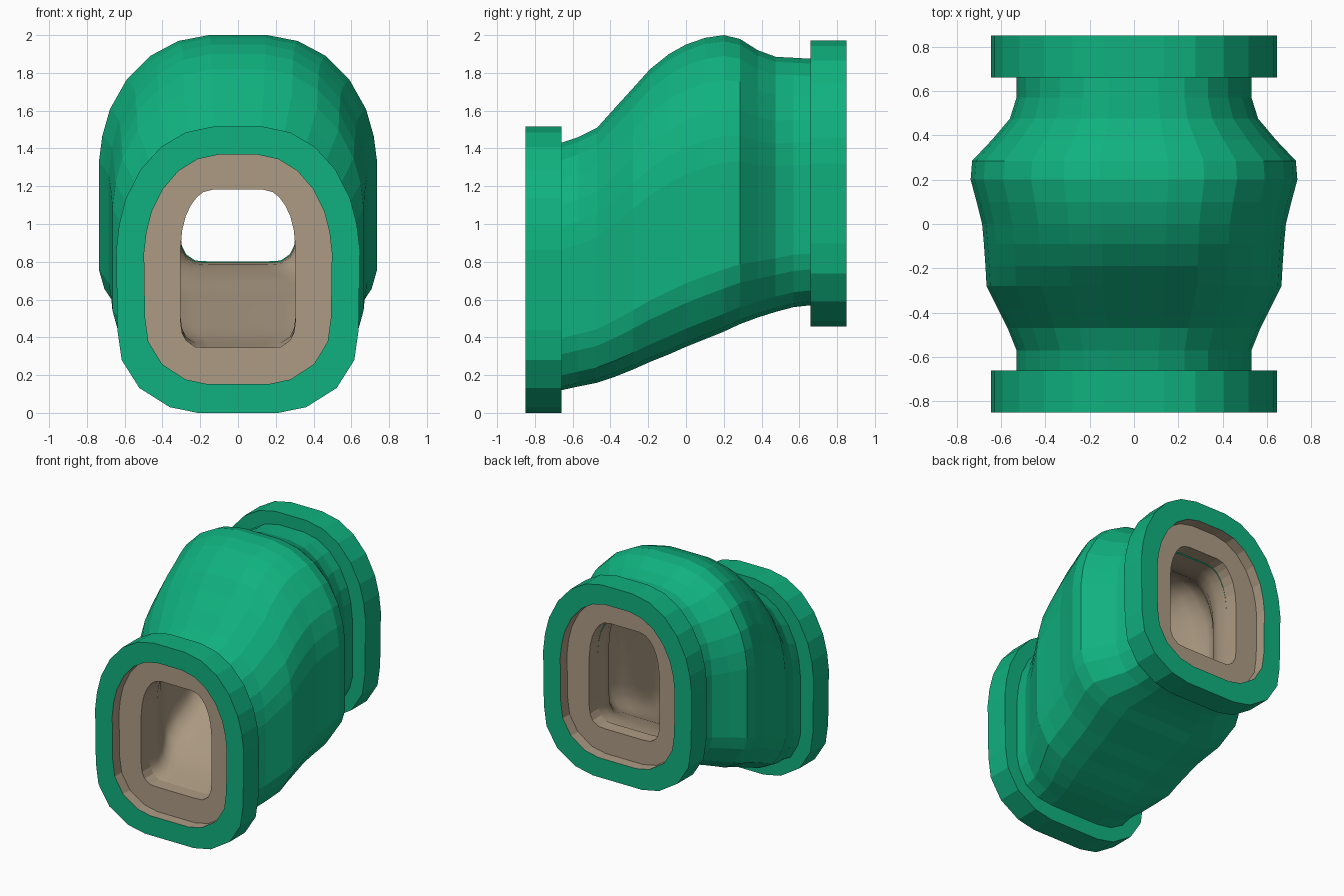
import bpy
import bmesh

cube = bpy.data.objects.get("Cube")
if cube:
    bpy.data.objects.remove(cube, do_unlink=True)


def make_material(name, rgb):
    mat = bpy.data.materials.new(name)
    mat.use_nodes = True
    colour = (*rgb, 1.0)
    mat.diffuse_color = colour
    mat.node_tree.nodes["Principled BSDF"].inputs["Base Color"].default_value = colour
    return mat


GREEN = make_material("green", (0.005, 0.44, 0.21))
BEIGE = make_material("beige", (0.42, 0.33, 0.23))

# Half cross-sections: (share of half width, share of height), bottom to top
ARCH_TOP = [(1, .57), (.975, .66), (.92, .75), (.8, .85), (.63, .93), (.43, .98), (.21, 1)]
FLANGE = [(.33, 0), (.56, .02), (.81, .087), (.955, .185), (.99, .29)] + ARCH_TOP
SHELL = [(.4, 0), (.64, .015), (.84, .06), (.96, .145), (1, .21)] + ARCH_TOP
HOLE = [(.5, 0), (.74, .005), (.9, .045), (.975, .1), (1, .18), (1, .62),
        (.97, .74), (.91, .83), (.82, .9), (.72, .95), (.6, .985), (.43, 1)]


def ring(profile, y, half_width, bottom, top):
    """One full cross-section at depth y."""
    right = [(u * half_width, y, bottom + v * (top - bottom)) for u, v in profile]
    return right + [(-x, y, z) for x, y, z in reversed(right)]


def closed_loft(name, rings, is_beige, smooth_beige=False):
    """Skin the rings in order and join the last one back to the first."""
    bm = bmesh.new()
    loops = [[bm.verts.new(p) for p in r] for r in rings]
    count = len(loops[0])
    for i, a in enumerate(loops):
        b = loops[(i + 1) % len(loops)]
        for j in range(count):
            k = (j + 1) % count
            face = bm.faces.new((a[j], a[k], b[k], b[j]))
            face.material_index = int(is_beige(i))
            face.smooth = smooth_beige and is_beige(i)
    bmesh.ops.recalc_face_normals(bm, faces=bm.faces)
    mesh = bpy.data.meshes.new(name)
    bm.to_mesh(mesh)
    bm.free()
    mesh.materials.append(GREEN)
    mesh.materials.append(BEIGE)
    obj = bpy.data.objects.new(name, mesh)
    bpy.context.collection.objects.link(obj)
    return obj


# Bulging hollow body: y, half width, bottom, top
STATIONS = [
    (-.66, .53, .12, 1.43), (-.57, .53, .14, 1.46), (-.47, .57, .16, 1.51),
    (-.38, .615, .19, 1.61), (-.28, .665, .23, 1.72), (-.19, .67, .27, 1.82),
    (-.09, .677, .31, 1.90), (0, .685, .35, 1.95), (.1, .71, .39, 1.985),
    (.2, .737, .43, 2.0), (.285, .73, .47, 1.98), (.38, .64, .505, 1.92),
    (.475, .56, .535, 1.885), (.57, .53, .56, 1.88), (.66, .53, .57, 1.875),
]
WALL = .225
outer = [ring(SHELL, *s) for s in STATIONS]
inner = [ring(HOLE, y, w - WALL, b + WALL, t - WALL - .02)
         for y, w, b, t in reversed(STATIONS)]
n = len(STATIONS)
closed_loft("hollow_body", outer + inner, lambda i: n <= i < 2 * n - 1, True)


# Raised flanges with a recessed beige seat around the opening
def make_flange(name, side, lift):
    sections = [
        (FLANGE, .66, .645, 0, 1.515),
        (FLANGE, .85, .645, 0, 1.515),
        (FLANGE, .85, .497, .153, 1.367),
        (FLANGE, .765, .497, .153, 1.367),
        (HOLE, .765, .305, .345, 1.182),
        (HOLE, .66, .305, .345, 1.182),
    ]
    rings = [ring(p, side * y, w, b + lift, t + lift) for p, y, w, b, t in sections]
    closed_loft(name, rings, lambda i: i in (2, 3, 4))


make_flange("front_flange", -1, 0)
make_flange("back_flange", 1, .457)
